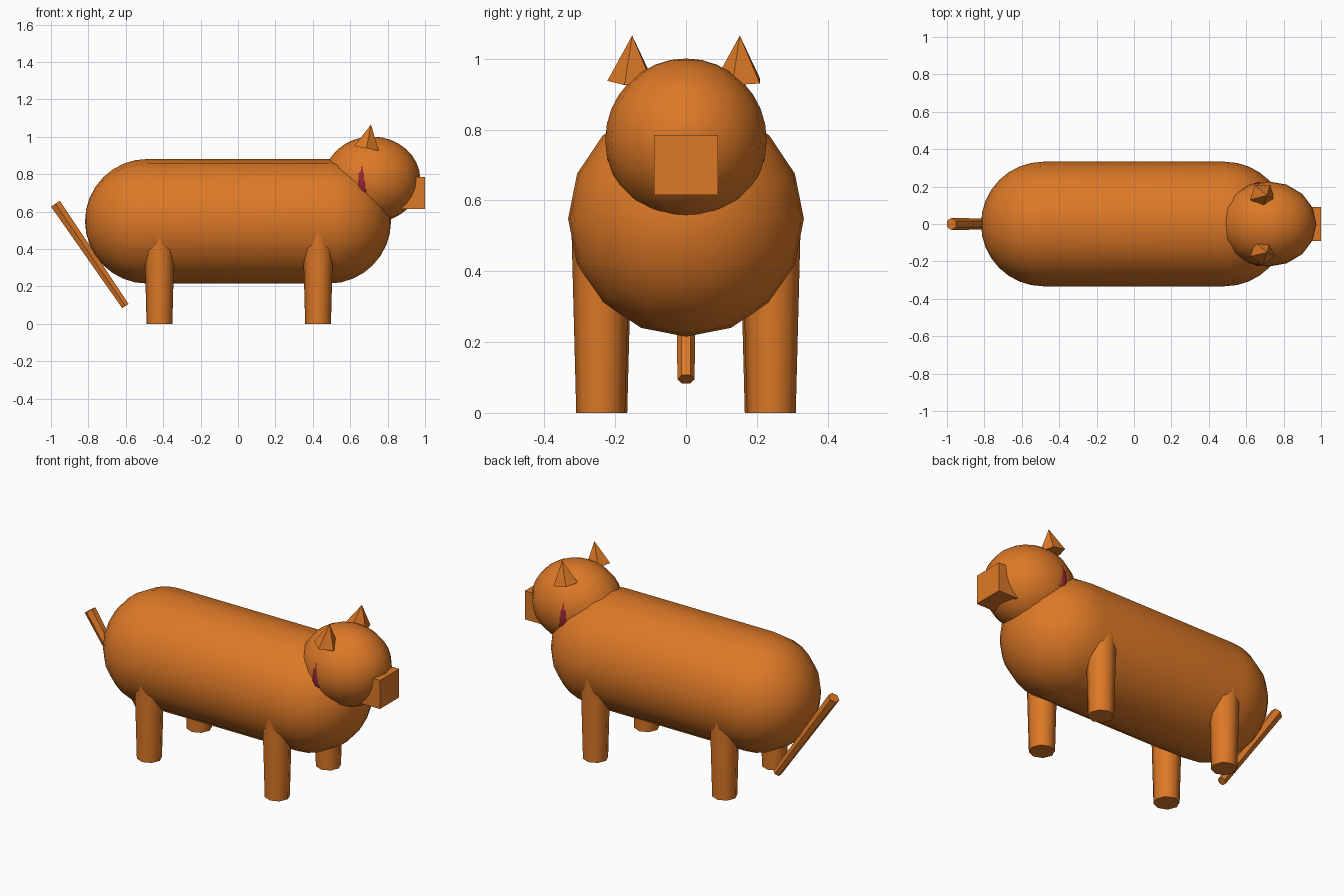
import bpy, bmesh, math
from mathutils import Vector, Matrix

if "Cube" in bpy.data.objects:
    bpy.data.objects.remove(bpy.data.objects["Cube"])


def material(name, rgb):
    m = bpy.data.materials.new(name)
    m.diffuse_color = (*rgb, 1)
    m.use_nodes = True
    m.node_tree.nodes["Principled BSDF"].inputs["Base Color"].default_value = m.diffuse_color
    return m


FUR = material("orange_fur", (0.72, 0.19, 0.02))
RED = material("dark_red", (0.30, 0.02, 0.03))


def finish(ob, mat, angle):
    """Assign the material and shade by angle."""
    ob.data.materials.append(mat)
    bpy.ops.object.select_all(action='DESELECT')
    ob.select_set(True)
    bpy.context.view_layer.objects.active = ob
    if angle:
        bpy.ops.object.shade_smooth_by_angle(angle=math.radians(angle))


def turned(name, base, axis, profile, sides, angle, first=(0, 1, 0)):
    """Rings of (distance along axis, radius); radius 0 makes a point."""
    base, w = Vector(base), Vector(axis).normalized()
    u = Vector(first)
    u = (u - w * u.dot(w)).normalized()
    v = w.cross(u)
    bm = bmesh.new()
    rings = []
    for d, r in profile:
        c = base + w * d
        n = sides if r > 0 else 1
        rings.append([bm.verts.new(c + u * (r * math.cos(math.tau * i / sides))
                                   + v * (r * math.sin(math.tau * i / sides)))
                      for i in range(n)])
    for a, b in zip(rings, rings[1:]):
        for i in range(sides):
            j = (i + 1) % sides
            if len(a) == 1:
                bm.faces.new((a[0], b[j], b[i]))
            elif len(b) == 1:
                bm.faces.new((a[i], a[j], b[0]))
            else:
                bm.faces.new((a[i], a[j], b[j], b[i]))
    for ring in (rings[0], rings[-1]):
        if len(ring) > 1:
            bm.faces.new(ring)
    bmesh.ops.recalc_face_normals(bm, faces=bm.faces)
    me = bpy.data.meshes.new(name)
    bm.to_mesh(me)
    bm.free()
    ob = bpy.data.objects.new(name, me)
    bpy.context.collection.objects.link(ob)
    finish(ob, FUR, angle)
    return ob


# Capsule body lying along x
R, HALF, STEPS = 0.333, 0.485, 8
cap = [(HALF + R * math.cos(math.pi / 2 * i / STEPS),
        R * math.sin(math.pi / 2 * i / STEPS)) for i in range(STEPS + 1)]
profile = [(-d, r) for d, r in cap] + cap[::-1]
turned("body", (0, 0, 0.548), (1, 0, 0), profile, 16, 40)

# Slightly elongated head
bpy.ops.mesh.primitive_uv_sphere_add(segments=16, ring_count=16, radius=1,
                                     location=(0.717, 0, 0.771))
head = bpy.context.object
head.name = "head"
head.data.transform(Matrix.Diagonal((0.258, 0.228, 0.230, 1)))
finish(head, FUR, 40)

# Box snout, sunk into the head
bpy.ops.mesh.primitive_cube_add(size=1, location=(0.92, 0, 0.70))
snout = bpy.context.object
snout.name = "snout"
snout.data.transform(Matrix.Diagonal((0.16, 0.182, 0.17, 1)))
finish(snout, FUR, 0)

# Collar, almost buried between head and body
bpy.ops.mesh.primitive_torus_add(major_segments=32, minor_segments=10,
                                 major_radius=0.19, minor_radius=0.035,
                                 location=(0.665, 0, 0.755),
                                 rotation=(0, math.pi / 2, 0))
collar = bpy.context.object
collar.name = "collar"
finish(collar, RED, 40)

# Ears and legs on both sides
for side, label in ((1, "left"), (-1, "right")):
    turned(f"{label}_ear", (0.687, side * 0.152, 0.938), (0.024, 0, 0.128),
           [(0, 0.07), (0.13, 0)], 5, 0, first=(0, -1, 0))
    for x, y, end in ((0.428, 0.241, "front"), (-0.42, 0.235, "rear")):
        turned(f"{label}_{end}_leg", (x, side * y, 0), (0, 0, 1),
               [(0, 0.069), (0.5, 0.082)], 8, 50)

# Slanted tapering tail
tip, top = Vector((-0.602, 0, 0.095)), Vector((-0.976, 0, 0.642))
turned("tail", tip, top - tip, [(0, 0.024), ((top - tip).length, 0.033)], 6, 30)
